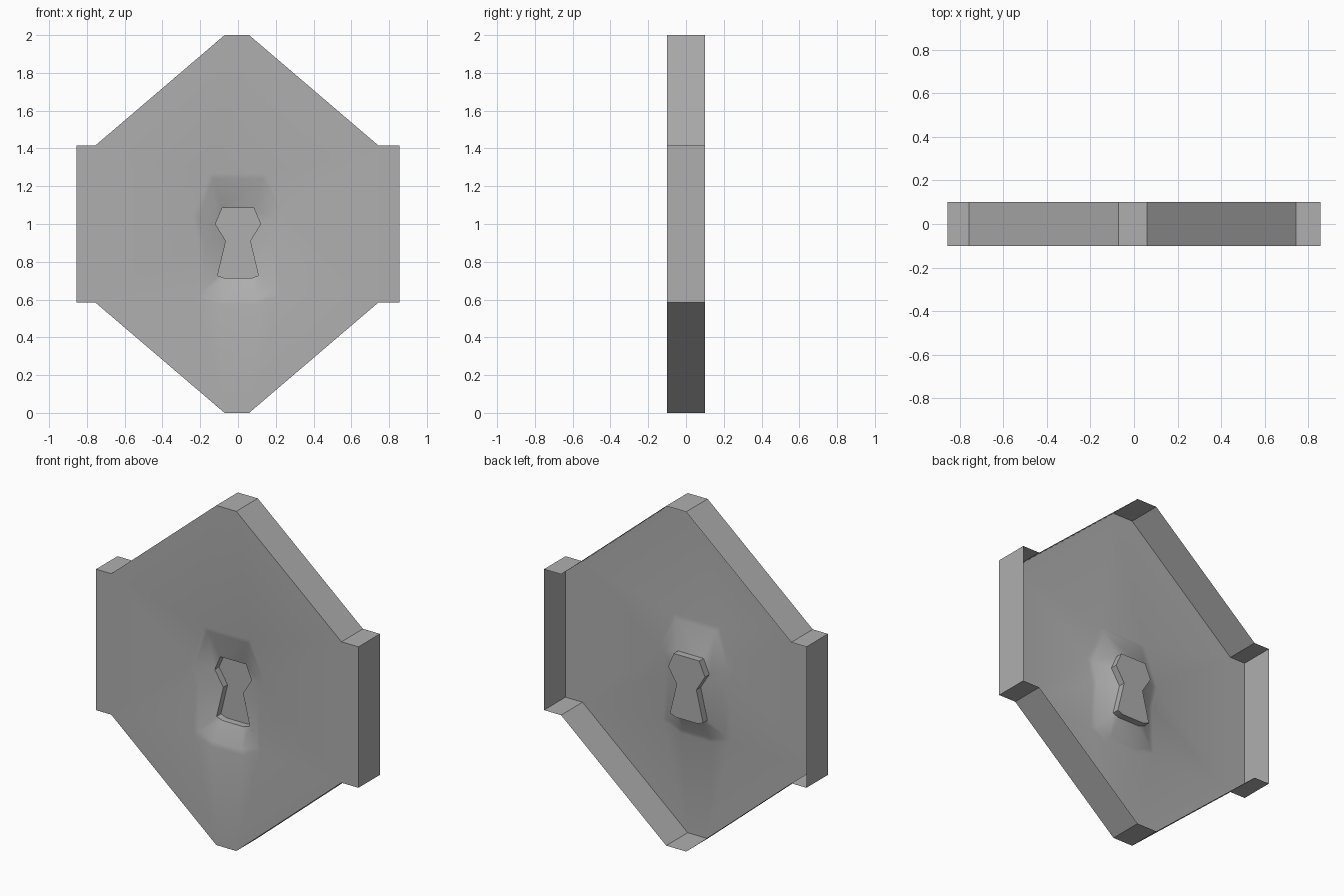
import bpy, bmesh

if "Cube" in bpy.data.objects:
    bpy.data.objects.remove(bpy.data.objects["Cube"])

T = 0.1  # half thickness


def mirrored(half, shift=0.0):
    """Closed outline from a right-hand half profile listed bottom to top."""
    return ([(x + shift, z) for x, z in half] +
            [(-x + shift, z) for x, z in reversed(half)])


bm = bmesh.new()


def loop(points, y):
    vs = [bm.verts.new((x, y, z)) for x, z in points]
    es = [bm.edges.new((vs[i], vs[(i + 1) % len(vs)])) for i in range(len(vs))]
    return vs, es


def bridge(a, b):
    n = len(a)
    for i in range(n):
        j = (i + 1) % n
        bm.faces.new((a[i], a[j], b[j], b[i]))


# Plate outline with side tabs
plate = mirrored([(0.065, 0), (0.75, 0.585), (0.855, 0.585),
                  (0.855, 1.415), (0.75, 1.415), (0.065, 2.0)])
plate = [(x if abs(x) > 0.8 else x - 0.006, z) for x, z in plate]
# Keyhole outline and the outer limit of the soft dip around it
keyhole = mirrored([(0.07, 0.713), (0.108, 0.727), (0.064, 0.91),
                    (0.12, 1.0), (0.083, 1.085)])
dip = mirrored([(0.09, 0.60), (0.19, 0.64), (0.18, 0.90),
                (0.21, 1.03), (0.13, 1.24)])
dip_edge = [(x * 1.15, 0.92 + (z - 0.92) * 1.08) for x, z in dip]

back, _ = loop(plate, T)
front, front_edges = loop(plate, -T)
edge, edge_edges = loop(dip_edge, -T)
ring, _ = loop(dip, -0.093)
rim, _ = loop(keyhole, -0.045)
floor, _ = loop(keyhole, -0.005)

# Outer walls (open back), dip slopes, keyhole walls and floor
bridge(back, front)
bridge(edge, ring)
bridge(ring, rim)
bridge(rim, floor)
bm.faces.new(floor)
# Flat front between plate outline and dip
bmesh.ops.triangle_fill(bm, edges=front_edges + edge_edges,
                        use_beauty=True, normal=(0, -1, 0))

# Face everything outward
bmesh.ops.recalc_face_normals(bm, faces=bm.faces[:])
bm.normal_update()
if sum(f.normal.y * f.calc_area() for f in bm.faces) > 0:
    bmesh.ops.reverse_faces(bm, faces=bm.faces[:])

mesh = bpy.data.meshes.new("keyhole_plate")
bm.to_mesh(mesh)
bm.free()
obj = bpy.data.objects.new("keyhole_plate", mesh)
bpy.context.collection.objects.link(obj)
bpy.context.view_layer.objects.active = obj
obj.select_set(True)
bpy.ops.object.shade_smooth_by_angle(angle=0.7)

# Dark grey metal
metal = bpy.data.materials.new("dark_metal")
metal.diffuse_color = (0.43, 0.43, 0.43, 1)
metal.use_nodes = True
metal.node_tree.nodes["Principled BSDF"].inputs["Base Color"].default_value = metal.diffuse_color
mesh.materials.append(metal)
